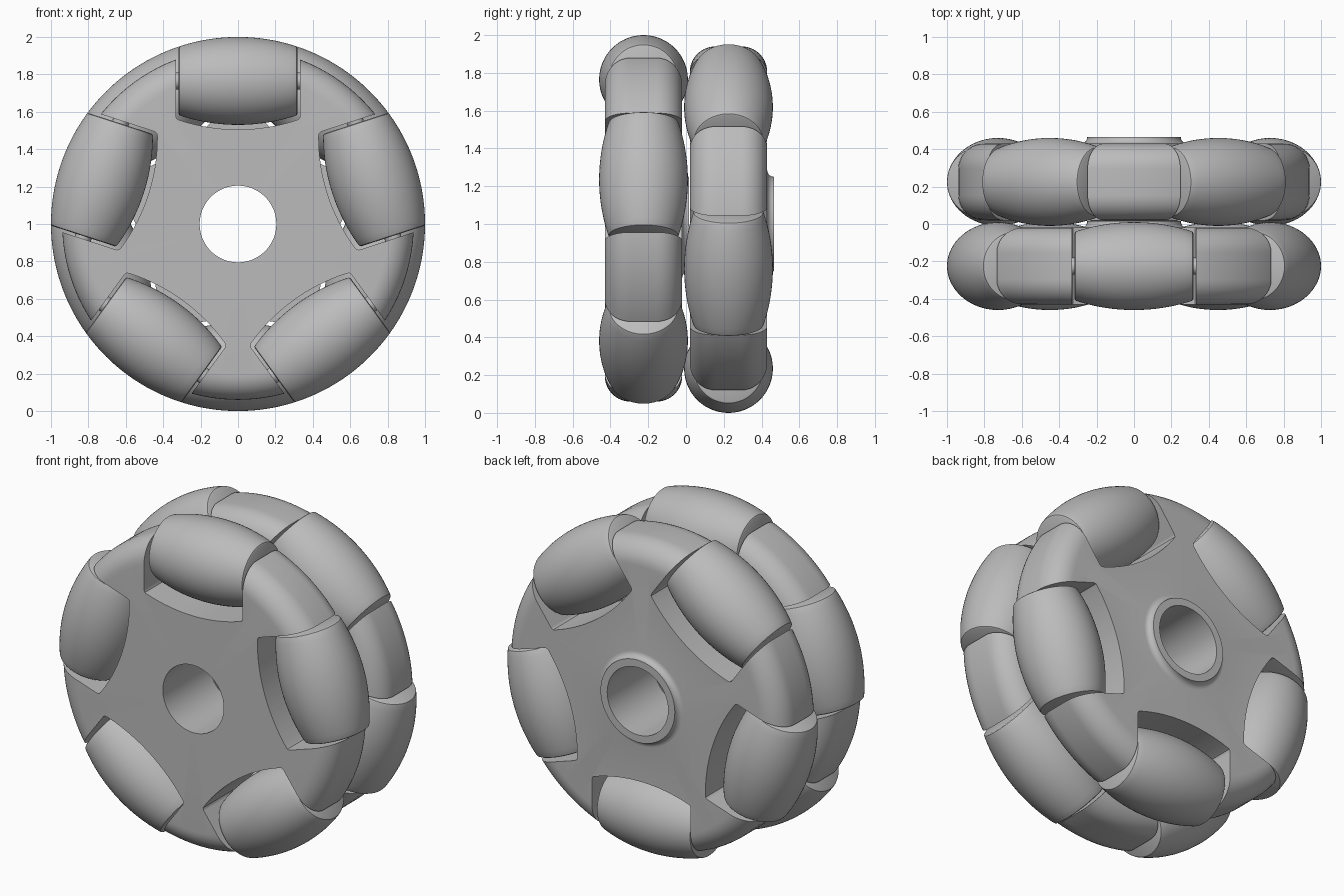
import bpy, bmesh
from math import sin, cos, pi, sqrt, radians
from mathutils import Matrix, Vector

if "Cube" in bpy.data.objects:
    bpy.data.objects.remove(bpy.data.objects["Cube"])

ROLLERS = 5
AXIS_R = 0.765      # distance from wheel centre to roller axle
ROW_Y = 0.225       # offset of each row from the middle
HALF = 0.205        # half thickness of a hub body
RIM = 0.94          # hub radius
BORE = 0.205
FILLET = 0.135
POCKET = 0.332      # half length of a roller pocket
ROLLER = 0.317      # half length of a roller

grey = bpy.data.materials.new("wheel_grey")
grey.use_nodes = True
colour = (0.5, 0.5, 0.5, 1)
grey.diffuse_color = colour
grey.node_tree.nodes["Principled BSDF"].inputs["Base Color"].default_value = colour


def make_object(name, bm):
    bmesh.ops.recalc_face_normals(bm, faces=bm.faces[:])
    mesh = bpy.data.meshes.new(name)
    bm.to_mesh(mesh)
    bm.free()
    mesh.materials.append(grey)
    obj = bpy.data.objects.new(name, mesh)
    bpy.context.collection.objects.link(obj)
    return obj


def smooth(obj):
    bpy.ops.object.select_all(action='DESELECT')
    obj.select_set(True)
    bpy.context.view_layer.objects.active = obj
    bpy.ops.object.shade_smooth_by_angle(angle=radians(30))


def arc(cx, cy, r, start, end, steps):
    """Points on an arc, angles in degrees."""
    angles = [radians(start + (end - start) * i / steps) for i in range(steps + 1)]
    return [(cx + r * cos(a), cy + r * sin(a)) for a in angles]


def lathe(profile, steps, turn, closed=False):
    """Revolve (radius, height) points about z, then turn the axis."""
    bm = bmesh.new()
    verts = [bm.verts.new((r, 0, h)) for r, h in profile]
    pairs = list(zip(verts, verts[1:]))
    if closed:
        pairs.append((verts[-1], verts[0]))
    edges = [bm.edges.new(p) for p in pairs]
    bmesh.ops.spin(bm, geom=verts + edges, cent=(0, 0, 0), axis=(0, 0, 1),
                   angle=2 * pi, steps=steps, use_merge=False)
    bmesh.ops.remove_doubles(bm, verts=bm.verts[:], dist=1e-5)
    bm.transform(turn)
    return bm


def wheel_turn(index, phase):
    return Matrix.Rotation(2 * pi * index / ROLLERS + phase, 4, 'Y')


def pocket_cutter():
    """Through-cut pockets with a floor that follows the roller barrel."""
    bm = bmesh.new()
    floor = lambda x: 2 * AXIS_R - sqrt(1 - x * x) - 0.025
    n = 16
    reach = POCKET - 0.02
    outline = [(-POCKET, 1.2)]
    outline += [(-POCKET, floor(reach) + 0.02), (-POCKET + 0.006, floor(reach) + 0.006)]
    outline += [(x, floor(x)) for x in (reach * (2 * i / n - 1) for i in range(n + 1))]
    outline += [(POCKET - 0.006, floor(reach) + 0.006), (POCKET, floor(reach) + 0.02)]
    outline += [(POCKET, 1.2)]
    for k in range(ROLLERS):
        turn = wheel_turn(k, 0)
        face = bm.faces.new([bm.verts.new(turn @ Vector((x, -0.5, z))) for x, z in outline])
        out = bmesh.ops.extrude_face_region(bm, geom=[face])
        moved = [g for g in out["geom"] if isinstance(g, bmesh.types.BMVert)]
        bmesh.ops.translate(bm, verts=moved, vec=(0, 1, 0))
    return make_object("pocket_cutter", bm)


def hub_mesh():
    """Rounded disc with a bore and a flared boss on its back."""
    top = HALF + 0.035
    c = RIM - FILLET
    profile = [(BORE, -HALF)]
    profile += arc(c, -HALF + FILLET, FILLET, -90, 0, 10)
    profile += arc(c, HALF - FILLET, FILLET, 0, 90, 10)
    profile += arc(0.285, HALF + 0.035, 0.035, -90, -180, 6)
    profile += [(BORE, top)]
    return lathe(profile, 120, Matrix.Rotation(-pi / 2, 4, 'X'), closed=True)


def roller_mesh():
    """Barrel whose outer edge lies on the full wheel circle."""
    barrel = lambda x: sqrt(1 - x * x) - AXIS_R
    n, lip = 20, 0.012
    reach = ROLLER - lip
    profile = [(0, -ROLLER), (barrel(reach) - lip, -ROLLER),
               (barrel(reach) - 0.004, -ROLLER + 0.004)]
    profile += [(barrel(x), x) for x in (reach * (2 * i / n - 1) for i in range(n + 1))]
    profile += [(barrel(reach) - 0.004, ROLLER - 0.004),
                (barrel(reach) - lip, ROLLER), (0, ROLLER)]
    return lathe(profile, 64, Matrix.Rotation(pi / 2, 4, 'Y'))


def axle_mesh():
    return lathe([(0, -0.36), (0.045, -0.36), (0.045, 0.36), (0, 0.36)],
                 20, Matrix.Rotation(pi / 2, 4, 'Y'))


# Two identical rows, the back one turned by half a pitch
for row, y, phase in (("front", -ROW_Y, 0), ("back", ROW_Y, pi / ROLLERS)):
    place = Matrix.Translation((0, y, 1)) @ Matrix.Rotation(phase, 4, 'Y')

    # Hub body with pockets cut out
    hub = make_object(row + "_hub", hub_mesh())
    cutter = pocket_cutter()
    cutter.hide_render = True
    cut = hub.modifiers.new("pockets", 'BOOLEAN')
    cut.operation = 'DIFFERENCE'
    cut.solver = 'EXACT'
    cut.object = cutter
    bpy.context.view_layer.objects.active = hub
    bpy.ops.object.modifier_apply(modifier=cut.name)
    bpy.data.objects.remove(cutter)
    hub.matrix_world = place
    smooth(hub)

    # Rollers and their axles
    for k in range(ROLLERS):
        spot = place @ wheel_turn(k, 0) @ Matrix.Translation((0, 0, AXIS_R))
        for part, mesh in (("roller", roller_mesh()), ("axle", axle_mesh())):
            obj = make_object(f"{row}_{part}_{k + 1}", mesh)
            obj.matrix_world = spot
            smooth(obj)
